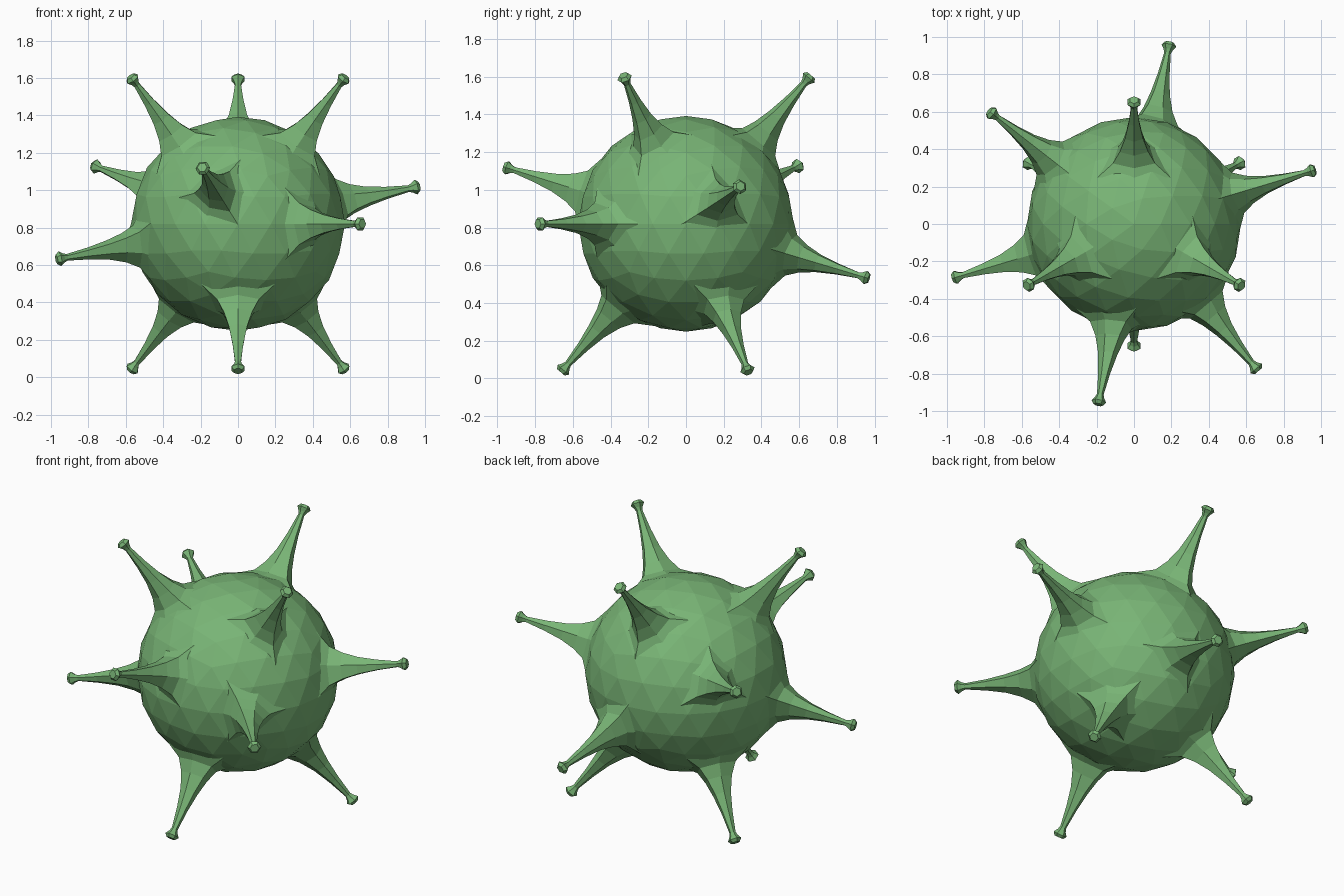
import bpy, bmesh, math
from mathutils import Vector

if "Cube" in bpy.data.objects:
    bpy.data.objects.remove(bpy.data.objects["Cube"])

CENTER = Vector((0, 0, 0.82))
mat = bpy.data.materials.new("green")
mat.diffuse_color = (0.19, 0.46, 0.18, 1)
mat.use_nodes = True
mat.node_tree.nodes["Principled BSDF"].inputs["Base Color"].default_value = mat.diffuse_color


def finish(bm, name):
    bmesh.ops.recalc_face_normals(bm, faces=bm.faces)
    me = bpy.data.meshes.new(name)
    bm.to_mesh(me)
    bm.free()
    me.materials.append(mat)
    ob = bpy.data.objects.new(name, me)
    ob.location = CENTER
    bpy.context.collection.objects.link(ob)
    return ob


# Faceted round body
bm = bmesh.new()
bmesh.ops.create_icosphere(bm, subdivisions=3, radius=0.572)
finish(bm, "body")

# Spike rings: corner distance, corner radius, mid-side distance, mid-side radius
RINGS = [
    (0.520, 0.225, 0.545, 0.140),
    (0.580, 0.130, 0.580, 0.098),
    (0.650, 0.088, 0.650, 0.070),
    (0.740, 0.056, 0.740, 0.048),
    (0.850, 0.034, 0.850, 0.030),
    (0.970, 0.018, 0.970, 0.018),
    (0.990, 0.025, 0.990, 0.025),
    (1.012, 0.040, 1.012, 0.040),
    (1.030, 0.026, 1.030, 0.026),
]


def spike(name, direction, corner):
    """Flared three-cornered spike with a six-sided knob at its tip."""
    axis = Vector(direction).normalized()
    u = Vector(corner)
    u = (u - axis * u.dot(axis)).normalized()
    v = axis.cross(u)
    bm = bmesh.new()
    prev = None
    for dc, rc, dm, rm in RINGS:
        ring = []
        for i in range(6):
            d, r = (dc, rc) if i % 2 == 0 else (dm, rm)
            a = i * math.pi / 3
            ring.append(bm.verts.new(axis * d + (u * math.cos(a) + v * math.sin(a)) * r))
        if prev:
            for i in range(6):
                j = (i + 1) % 6
                bm.faces.new((prev[i], prev[j], ring[j], ring[i]))
        prev = ring
    bm.faces.new(prev)
    finish(bm, name)


# Three spikes above and three below, evenly turned about the vertical axis
for k in range(3):
    a = math.radians(90 + 120 * k)
    x, y = 0.665 * math.cos(a), 0.665 * math.sin(a)
    spike(f"upper_spike_{k + 1}", (x, y, 0.79), (0, 0, -1))
    spike(f"lower_spike_{k + 1}", (-x, -y, -0.79), (0, 0, -1))

# Six spikes around the middle at varied heights
MIDDLE = [
    ((0.66, -0.78, 0.0), (1, 0, 0)),
    ((-0.19, -0.96, 0.30), (-1, 0, 0)),
    ((0.97, 0.29, 0.20), (0, 0, 1)),
    ((-0.97, -0.29, -0.19), (0, 0, -1)),
    ((0.19, 0.97, -0.29), (1, 0, 0)),
    ((-0.77, 0.60, 0.31), (0, 0, 1)),
]
for k, (d, c) in enumerate(MIDDLE):
    spike(f"middle_spike_{k + 1}", d, c)
